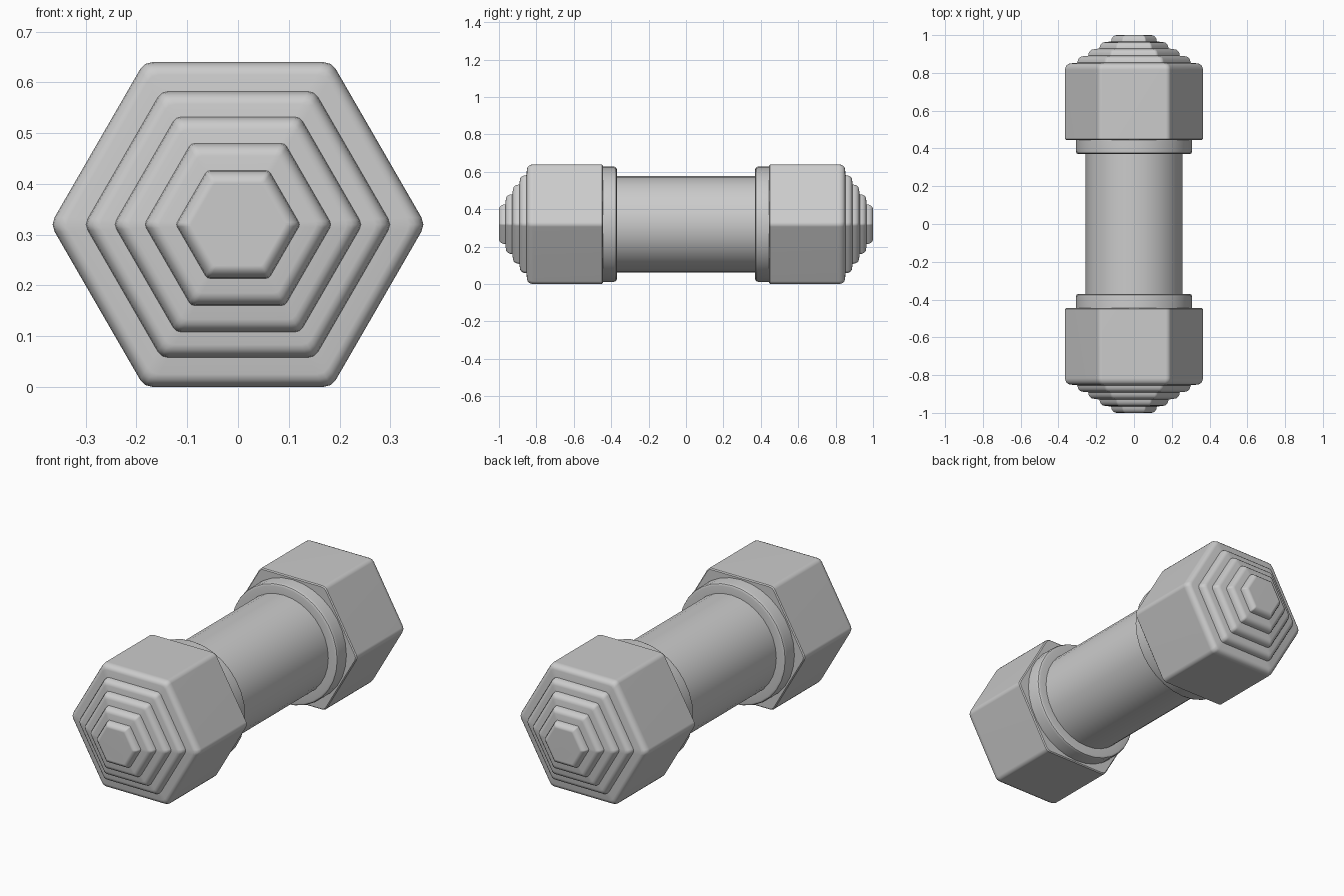
import bpy, bmesh
from math import sin, cos, pi, radians
from mathutils import Vector

cube = bpy.data.objects.get("Cube")
if cube:
    bpy.data.objects.remove(cube, do_unlink=True)

CENTRE_Z = 0.32

grey = bpy.data.materials.new("plain grey")
grey.use_nodes = True
grey.diffuse_color = (0.6, 0.6, 0.6, 1)
grey.node_tree.nodes["Principled BSDF"].inputs["Base Color"].default_value = (0.6, 0.6, 0.6, 1)


def circle(sides):
    return [Vector((cos(2 * pi * i / sides), sin(2 * pi * i / sides))) for i in range(sides)]


def soft_hexagon(cut):
    """Hexagon of apothem 1 with slightly rounded corners."""
    corners = [p / cos(pi / 6) for p in circle(6)]
    outline = []
    for i, c in enumerate(corners):
        a = c.lerp(corners[i - 1], cut)
        b = c.lerp(corners[(i + 1) % 6], cut)
        outline += [a, (a + b) / 4 + c / 2, b]
    return outline


def extrude_profile(name, outline, profile, mirror=True):
    """Sweep (radius, y) pairs along y with the given cross-section, capped."""
    bm = bmesh.new()
    rings = [[bm.verts.new((p.x * r, y, p.y * r + CENTRE_Z)) for p in outline]
             for r, y in profile]
    n = len(outline)
    for a, b in zip(rings, rings[1:]):
        for i in range(n):
            j = (i + 1) % n
            bm.faces.new((a[i], a[j], b[j], b[i]))
    bm.faces.new(rings[0])
    bm.faces.new(rings[-1])
    bmesh.ops.recalc_face_normals(bm, faces=bm.faces)
    mesh = bpy.data.meshes.new(name)
    bm.to_mesh(mesh)
    bm.free()
    mesh.materials.append(grey)
    obj = bpy.data.objects.new(name, mesh)
    bpy.context.collection.objects.link(obj)
    bpy.ops.object.select_all(action='DESELECT')
    obj.select_set(True)
    bpy.context.view_layer.objects.active = obj
    bpy.ops.object.shade_smooth_by_angle(angle=radians(35))
    if mirror:
        mod = obj.modifiers.new("other end", 'MIRROR')
        mod.use_axis = (False, True, False)
    weighted = obj.modifiers.new("flat faces", 'WEIGHTED_NORMAL')
    weighted.keep_sharp = True
    return obj


# Hexagonal heads with stepped, rounded ends
profile = [(0.315, 0.445), (0.32, 0.45)]
steps = [(0.32, 0.85), (0.262, 0.888), (0.212, 0.925), (0.16, 0.963), (0.106, 1.0)]
for radius, top in steps:
    for k in range(5):
        t = k / 4 * pi / 2
        profile.append((radius - 0.025 * (1 - cos(t)), top - 0.034 * (1 - sin(t))))
extrude_profile("hexagonal_head", soft_hexagon(0.045), profile)

# Round collars between handle and heads
extrude_profile("collar", circle(32),
                [(0.25, 0.37), (0.295, 0.37), (0.304, 0.375), (0.308, 0.385), (0.308, 0.46)])

# Grip
extrude_profile("handle", circle(32), [(0.257, -0.4), (0.257, 0.4)], mirror=False)
